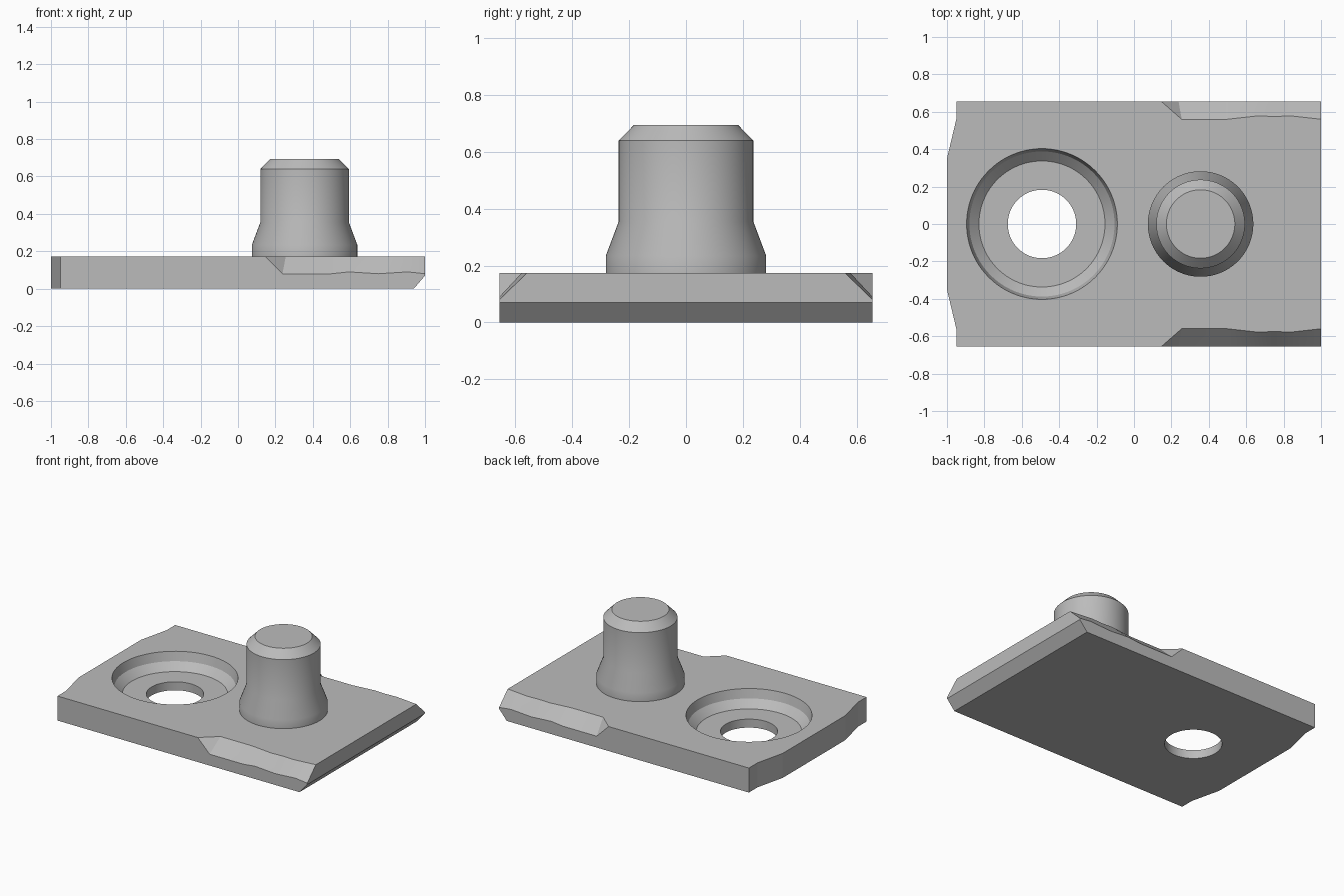
import bpy
import bmesh
import math
from mathutils import Vector

default_cube = bpy.data.objects.get("Cube")
if default_cube:
    bpy.data.objects.remove(default_cube, do_unlink=True)

TOP = 0.173      # plate thickness
HALF = 0.656     # half of the plate width
LEDGE = 0.08     # height where the side chamfers end

grey = bpy.data.materials.new("plain grey")
grey.use_nodes = True
colour = (0.5, 0.5, 0.5, 1)
grey.diffuse_color = colour
grey.node_tree.nodes["Principled BSDF"].inputs["Base Color"].default_value = colour


def make_object(name, bm):
    bmesh.ops.recalc_face_normals(bm, faces=bm.faces)
    mesh = bpy.data.meshes.new(name)
    bm.to_mesh(mesh)
    bm.free()
    mesh.materials.append(grey)
    obj = bpy.data.objects.new(name, mesh)
    bpy.context.collection.objects.link(obj)
    return obj


def slice_off(bm, point, normal):
    """Remove everything on the normal's side of a plane and cap the cut."""
    geom = bm.verts[:] + bm.edges[:] + bm.faces[:]
    cut = bmesh.ops.bisect_plane(bm, geom=geom, plane_co=point, plane_no=normal,
                                 clear_outer=True)["geom_cut"]
    edges = [e for e in cut if isinstance(e, bmesh.types.BMEdge)]
    bmesh.ops.holes_fill(bm, edges=edges, sides=0)


def lathe(name, profile, x, segments=96):
    """Closed solid of revolution about a vertical axis, from (radius, z) points."""
    bm = bmesh.new()
    rings = []
    for r, z in profile:
        angles = [2 * math.pi * i / segments for i in range(segments)]
        rings.append([bm.verts.new((x + r * math.cos(a), r * math.sin(a), z))
                      for a in angles])
    for low, high in zip(rings, rings[1:]):
        for i in range(segments):
            j = (i + 1) % segments
            bm.faces.new((low[i], low[j], high[j], high[i]))
    bm.faces.new(rings[0])
    bm.faces.new(rings[-1])
    return make_object(name, bm)


def side_cutter(side):
    """Wedge that chamfers one long edge, ending in a slanted face."""
    bm = bmesh.new()
    sections = []
    for x, inner in ((0.0, 0.56), (0.5, 0.56), (0.75, 0.574), (1.0, 0.56), (1.1, 0.556)):
        run, drop = HALF - inner, TOP - LEDGE
        points = ((inner - run, TOP + drop), (HALF + run, LEDGE - drop),
                  (HALF + run, TOP + drop))
        sections.append([bm.verts.new((x, side * y, z)) for y, z in points])
    for a, b in zip(sections, sections[1:]):
        for i in range(3):
            j = (i + 1) % 3
            bm.faces.new((a[i], a[j], b[j], b[i]))
    bm.faces.new(sections[0])
    bm.faces.new(sections[-1])
    bmesh.ops.triangulate(bm, faces=bm.faces)
    start = Vector((0.145, side * HALF, TOP))
    corner = Vector((0.255, side * 0.56, TOP))
    foot = Vector((0.238, side * HALF, LEDGE))
    normal = (corner - start).cross(foot - start)
    if normal.x > 0:
        normal.negate()
    slice_off(bm, start, normal)
    return make_object("chamfer_cutter", bm)


def subtract(target, cutter):
    cutter.hide_render = True
    mod = target.modifiers.new("cut", "BOOLEAN")
    mod.operation = "DIFFERENCE"
    mod.solver = "EXACT"
    mod.object = cutter
    bpy.context.view_layer.objects.active = target
    bpy.ops.object.modifier_apply(modifier=mod.name)
    bpy.data.objects.remove(cutter, do_unlink=True)


# Base plate with a shallow point at one end and an undercut at the other
half_outline = [(1, HALF), (-0.95, HALF), (-0.95, 0.56), (-1, 0.35)]
outline = half_outline + [(x, -y) for x, y in reversed(half_outline)]
bm = bmesh.new()
floor = bm.faces.new([bm.verts.new((x, y, 0)) for x, y in outline])
extruded = bmesh.ops.extrude_face_region(bm, geom=[floor])["geom"]
bmesh.ops.translate(bm, vec=(0, 0, TOP),
                    verts=[v for v in extruded if isinstance(v, bmesh.types.BMVert)])
slice_off(bm, (1, 0, 0.07), (0.07, 0, -0.06))
plate = make_object("base_plate", bm)

# Chamfers on both long edges
for side in (1, -1):
    subtract(plate, side_cutter(side))

# Stepped through hole
hole_profile = [(0.183, -0.1), (0.183, 0.06), (0.337, 0.06), (0.388, 0.11),
                (0.403, TOP), (0.403, 0.3)]
subtract(plate, lathe("hole_cutter", hole_profile, -0.492))

# Upright pin with a flared foot and a chamfered top
pin_profile = [(0.282, TOP - 0.003), (0.282, 0.234), (0.237, 0.354),
               (0.237, 0.639), (0.183, 0.694)]
pin = lathe("pin", pin_profile, 0.356)

# Smooth the round walls, keep the hard edges
for obj in (plate, pin):
    bpy.ops.object.select_all(action="DESELECT")
    obj.select_set(True)
    bpy.context.view_layer.objects.active = obj
    bpy.ops.object.shade_smooth_by_angle(angle=math.radians(25 if obj is pin else 10))
